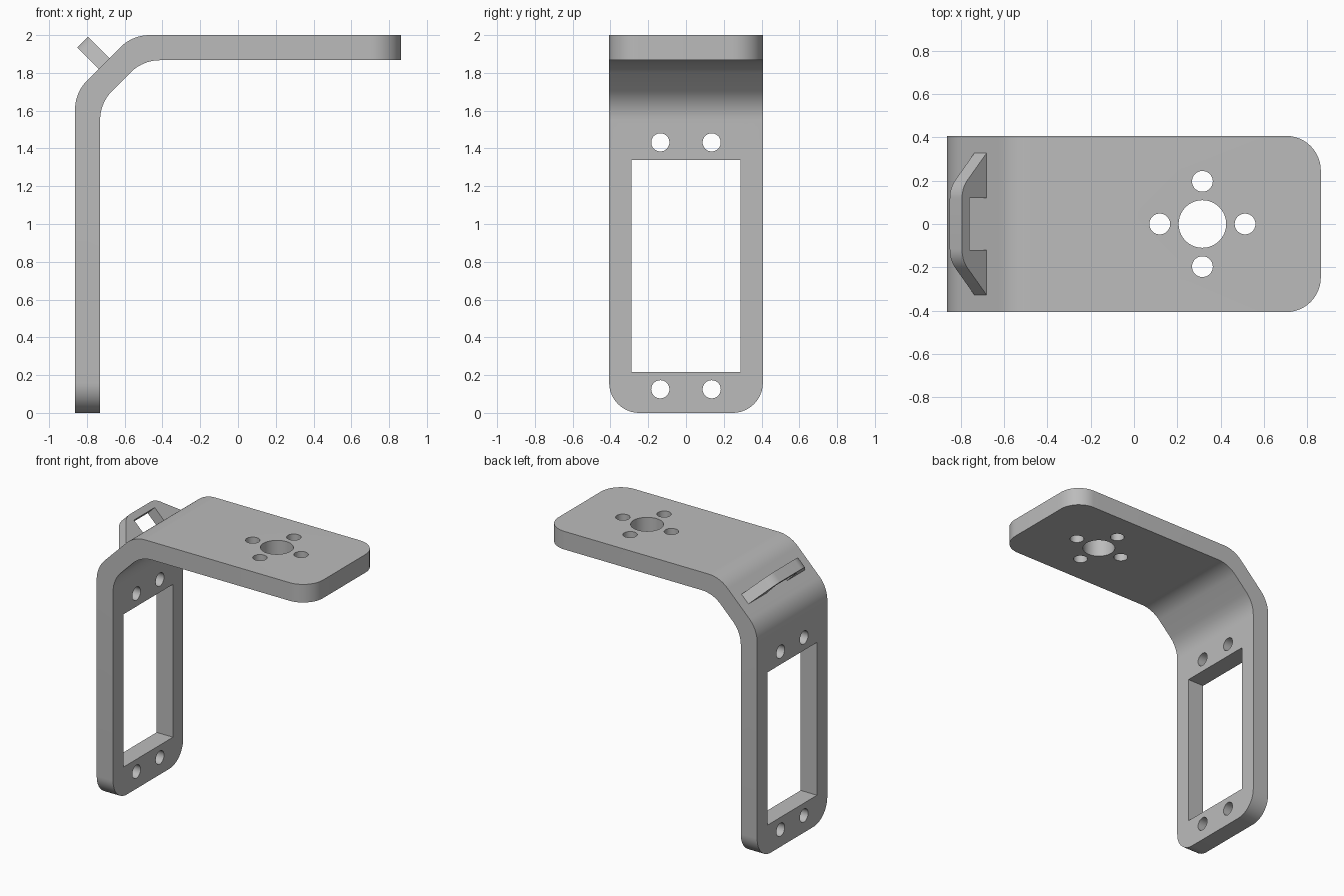
import bpy, bmesh, math
from mathutils import Matrix, Vector

if "Cube" in bpy.data.objects:
    bpy.data.objects.remove(bpy.data.objects["Cube"], do_unlink=True)

grey = bpy.data.materials.new("plain grey")
grey.use_nodes = True
grey.diffuse_color = (0.5, 0.5, 0.5, 1)
grey.node_tree.nodes["Principled BSDF"].inputs["Base Color"].default_value = (0.5, 0.5, 0.5, 1)


def outline(corners, seg=10):
    """Turn (x, y, radius) corners into a filleted outline."""
    pts = []
    n = len(corners)
    for i, (x, y, r) in enumerate(corners):
        p = Vector((x, y))
        if r == 0:
            pts.append(p)
            continue
        a = (Vector(corners[i - 1][:2]) - p).normalized()
        b = (Vector(corners[(i + 1) % n][:2]) - p).normalized()
        half = a.angle(b) / 2
        c = p + (a + b).normalized() * r / math.sin(half)
        start = p + a * r / math.tan(half) - c
        end = p + b * r / math.tan(half) - c
        for k in range(seg + 1):
            d = start.lerp(end, 0.5).normalized() if seg == 0 else start.slerp(end, k / seg)
            pts.append(c + d.normalized() * r)
    return pts


def prism(name, pts, depth, frame, round_ends=None):
    """Extrude an outline symmetrically by depth along the frame's z axis."""
    bm = bmesh.new()
    low = bm.faces.new([bm.verts.new((p[0], p[1], -depth / 2)) for p in pts])
    new = bmesh.ops.extrude_face_region(bm, geom=[low])["geom"]
    bmesh.ops.translate(bm, verts=[v for v in new if isinstance(v, bmesh.types.BMVert)], vec=(0, 0, depth))
    if round_ends:
        edges = [e for e in bm.edges if round_ends(e.verts[0].co) and round_ends(e.verts[1].co)
                 and abs(e.verts[0].co.z - e.verts[1].co.z) < 1e-4]
        bmesh.ops.bevel(bm, geom=edges, offset=0.16, segments=12, profile=0.5,
                        affect='EDGES', clamp_overlap=False)
    bmesh.ops.recalc_face_normals(bm, faces=bm.faces)
    bm.transform(frame)
    me = bpy.data.meshes.new(name)
    bm.to_mesh(me)
    bm.free()
    me.materials.append(grey)
    ob = bpy.data.objects.new(name, me)
    bpy.context.collection.objects.link(ob)
    return ob


def axes(x, y, z, origin=(0, 0, 0)):
    m = Matrix((x, y, z)).transposed().to_4x4()
    m.translation = Vector(origin)
    return m


def select(ob):
    bpy.ops.object.select_all(action='DESELECT')
    ob.select_set(True)
    bpy.context.view_layer.objects.active = ob


def cut(target, cutter):
    cutter.hide_render = True
    select(target)
    mod = target.modifiers.new("cut", 'BOOLEAN')
    mod.operation, mod.solver, mod.object = 'DIFFERENCE', 'EXACT', cutter
    bpy.ops.object.modifier_apply(modifier=mod.name)
    bpy.data.objects.remove(cutter, do_unlink=True)


def circle(x, y, r, n=40):
    return [(x + r * math.cos(2 * math.pi * i / n), y + r * math.sin(2 * math.pi * i / n)) for i in range(n)]


# Bent strip: upright leg, diagonal bend and top plate, with rounded free ends
E, T, R = 0.863, 0.133, 0.22
C_OUT, C_IN = 2.559, 2.559 - T * math.sqrt(2)
side = [(-E, 0, 0), (-E, C_OUT - E, R), (2 - C_OUT, 2, R), (E, 2, 0),
        (E, 2 - T, 0), (2 - T - C_IN, 2 - T, R), (T - E, C_IN + T - E, R), (T - E, 0, 0)]
bracket = prism("bracket", outline(side), 0.814, axes((1, 0, 0), (0, 0, 1), (0, -1, 0)),
                lambda p: p.y < 1e-4 or p.x > E - 1e-4)

# Window and screw holes through the upright leg
leg = axes((0, 1, 0), (0, 0, 1), (1, 0, 0), (T / 2 - E, 0, 0))
cut(bracket, prism("window_cutter", [(-0.288, 0.216), (0.288, 0.216), (0.288, 1.338), (-0.288, 1.338)], 0.3, leg))
for y in (-0.136, 0.136):
    for z in (0.125, 1.432):
        cut(bracket, prism("screw_cutter", circle(y, z, 0.048), 0.3, leg))

# Centre hole and four holes around it through the top plate
top = axes((1, 0, 0), (0, 1, 0), (0, 0, 1), (0.316, 0, 2 - T / 2))
for x, y, r in [(0, 0, 0.11), (0.197, 0, 0.048), (-0.197, 0, 0.048), (0, 0.197, 0.048), (0, -0.197, 0.048)]:
    cut(bracket, prism("mount_cutter", circle(x, y, r), 0.3, top))

# Slotted loop standing out from the diagonal bend
s = math.sqrt(0.5)
loop = [(-0.328, -0.03, 0), (-0.328, 0, 0), (-0.167, 0.161, 0.12), (0.167, 0.161, 0.12),
        (0.328, 0, 0), (0.328, -0.03, 0), (0.12, -0.03, 0), (0.12, 0.113, 0),
        (-0.12, 0.113, 0), (-0.12, -0.03, 0)]
tab = prism("strap_loop", outline(loop), 0.08,
            axes((0, 1, 0), (-s, 0, s), (s, 0, s), (-0.709, 0, C_OUT - 0.709)))

for ob in (bracket, tab):
    select(ob)
    bpy.ops.object.shade_smooth_by_angle(angle=math.radians(30))
